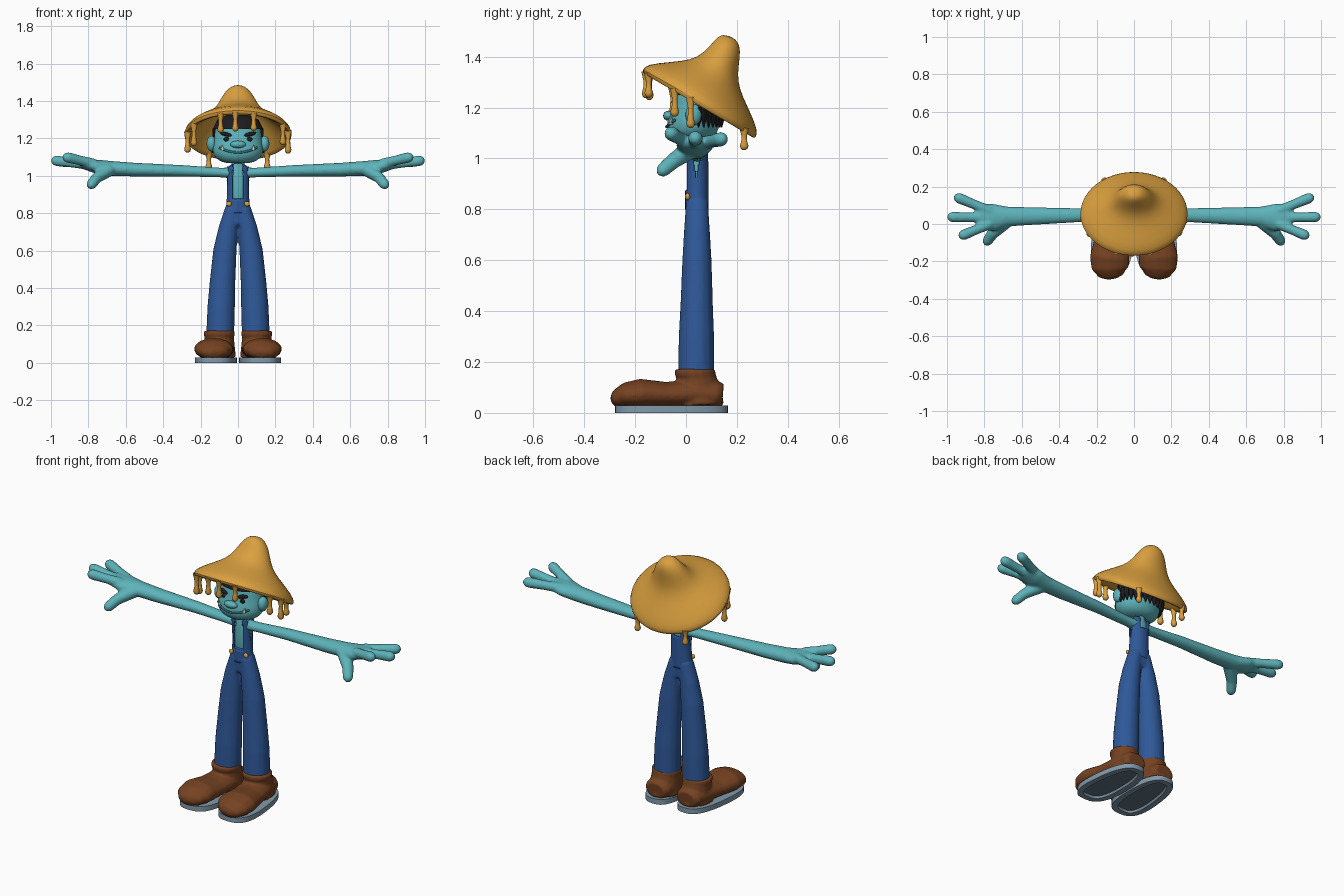
import bpy, bmesh, math
from mathutils import Vector, Matrix

cube = bpy.data.objects.get("Cube")
if cube:
    bpy.data.objects.remove(cube)


def material(name, r, g, b):
    m = bpy.data.materials.new(name)
    m.use_nodes = True
    m.diffuse_color = (r, g, b, 1)
    node = m.node_tree.nodes["Principled BSDF"]
    node.inputs["Base Color"].default_value = (r, g, b, 1)
    node.inputs["Roughness"].default_value = 0.8
    return m


SKIN = material("teal skin", .11, .45, .49)
GOLD = material("hat gold", .70, .35, .05)
DENIM = material("denim blue", .028, .10, .32)
LEATHER = material("boot brown", .18, .055, .016)
RUBBER = material("sole grey", .22, .32, .40)
TREAD = material("tread grey", .12, .17, .22)
BLACK = material("hair black", .012, .012, .014)
LIP = material("mouth teal", .03, .15, .18)
IVORY = material("tusk ivory", .75, .75, .65)


def loft(bm, rings, n=20):
    """Closed skin through elliptical rings given as centre, half axis, half axis."""
    loops = []
    for c, u, v in rings:
        angles = [2 * math.pi * i / n for i in range(n)]
        loops.append([bm.verts.new(c + u * math.cos(a) + v * math.sin(a)) for a in angles])
    for a, b in zip(loops, loops[1:]):
        for i in range(n):
            j = (i + 1) % n
            bm.faces.new((a[i], a[j], b[j], b[i]))
    bm.faces.new(loops[0][::-1])
    bm.faces.new(loops[-1])


def tube(bm, points, ref, n=16, tip=True):
    """Tube through (x, y, z, radius along ref, other radius), with a rounded tip."""
    ref = Vector(ref)
    rings = []
    for i, p in enumerate(points):
        a, b = points[max(i - 1, 0)], points[min(i + 1, len(points) - 1)]
        t = (Vector(b[:3]) - Vector(a[:3])).normalized()
        u = (ref - t * ref.dot(t)).normalized()
        rings.append((Vector(p[:3]), u * p[3], t.cross(u) * p[4]))
    if tip:
        c, u, v = rings[-1]
        r = min(u.length, v.length)
        rings += [(c + t * r * .6, u * .8, v * .8), (c + t * r, u * .35, v * .35)]
    loft(bm, rings, n)


def stack(bm, levels, n=24):
    """Horizontal rings given as (z, x radius, front y, back y)."""
    loft(bm, [(Vector((0, (f + b) / 2, z)), Vector((rx, 0, 0)), Vector((0, (b - f) / 2, 0)))
              for z, rx, f, b in levels], n)


def ball(bm, centre, size, tilt=0):
    m = Matrix.Translation(centre) @ Matrix.Rotation(tilt, 4, 'Y') @ Matrix.Diagonal((*size, 1))
    bmesh.ops.create_uvsphere(bm, u_segments=16, v_segments=10, radius=1, matrix=m)


def finish(name, bm, *mats, voxel=0, subsurf=0, mirror=False, solid=0, normals=True):
    if normals:
        bmesh.ops.recalc_face_normals(bm, faces=bm.faces[:])
    me = bpy.data.meshes.new(name)
    bm.to_mesh(me)
    bm.free()
    for m in mats:
        me.materials.append(m)
    for p in me.polygons:
        p.use_smooth = True
    me.set_sharp_from_angle(angle=math.radians(50))
    ob = bpy.data.objects.new(name, me)
    bpy.context.collection.objects.link(ob)
    if voxel:
        mod = ob.modifiers.new("Blend", 'REMESH')
        mod.mode, mod.voxel_size, mod.use_smooth_shade = 'VOXEL', voxel, True
        mod = ob.modifiers.new("Relax", 'SMOOTH')
        mod.factor, mod.iterations = .5, 5
    if solid:
        ob.modifiers.new("Thickness", 'SOLIDIFY').thickness = solid
    if subsurf:
        mod = ob.modifiers.new("Round", 'SUBSURF')
        mod.levels = mod.render_levels = subsurf
    if mirror:
        ob.modifiers.new("Mirror", 'MIRROR').use_mirror_merge = False
    return ob


X, Y = (1, 0, 0), (0, 1, 0)

# Arms with splayed fingers and a drooping thumb
bm = bmesh.new()
tube(bm, [(.02, .045, 1.015, .035, .03), (.1, .045, 1.018, .033, .026),
          (.3, .047, 1.027, .038, .031), (.55, .042, 1.033, .048, .037),
          (.68, .04, 1.04, .054, .04), (.76, .035, 1.05, .075, .037),
          (.82, .035, 1.062, .07, .028)], Y)
for base, end in (((.77, .07, 1.06), (.935, .138, 1.076)),
                  ((.8, .035, 1.06), (.97, .037, 1.08)),
                  ((.77, 0, 1.065), (.91, -.058, 1.098))):
    mid = [(a + b) / 2 for a, b in zip(base, end)]
    tube(bm, [(*base, .028, .028), (*mid, .026, .026), (*end, .029, .029)], Y)
tube(bm, [(.69, .01, 1.03, .04, .035), (.755, -.05, .99, .032, .03), (.783, -.09, .955, .028, .028)], Y)
finish("arms", bm, SKIN, voxel=.008, mirror=True)

# Torso and neck
bm = bmesh.new()
stack(bm, [(.83, .05, .008, .08), (.95, .05, .008, .08), (1.0, .055, .01, .083),
           (1.035, .05, .015, .08), (1.055, .032, .02, .072), (1.11, .032, .02, .075)])
finish("torso", bm, SKIN, subsurf=1)

# Trousers
bm = bmesh.new()
for s in (1, -1):
    tube(bm, [(s * .095, .04, .15, .075, .072), (s * .09, .041, .3, .074, .07),
              (s * .083, .042, .43, .069, .064), (s * .07, .043, .6, .063, .058),
              (s * .052, .043, .72, .052, .051), (s * .03, .043, .83, .038, .044)], X, tip=False)
stack(bm, [(.74, .055, .0, .086), (.8, .066, -.002, .087), (.88, .058, 0, .086)])
finish("trousers", bm, DENIM, voxel=.008)

# Bib and straps, cut out of a shell around the torso
bm = bmesh.new()
levels = []
for i in range(21):
    z = .8 + i * .0125
    levels.append((z, .059 + .6 * (z - .92) ** 2, -.003, .089))
stack(bm, levels + [(1.062, .05, .012, .075)], 48)
bmesh.ops.recalc_face_normals(bm, faces=bm.faces[:])


def is_open(f):
    x, y, z = f.calc_center_median()
    front = y < .04 and abs(x) < .029 and z > .87 + 8 * x * x
    back = y > .04 and abs(x) < .026 and z > .99
    side = abs(x) > .04 and abs(y - .04) < (z - .92) * .22
    return len(f.verts) > 4 or front or back or side


bmesh.ops.delete(bm, geom=[f for f in bm.faces if is_open(f)], context='FACES')
finish("bib_and_straps", bm, DENIM, solid=.008, normals=False)

# Strap buttons
bm = bmesh.new()
ball(bm, (.048, .006, .85), (.014, .01, .014))
finish("strap_buttons", bm, GOLD, mirror=True)

# Boots
bm = bmesh.new()
tube(bm, [(.1, .145, .07, .06, .045), (.1, .12, .072, .078, .055), (.105, .03, .075, .088, .055),
          (.116, -.08, .07, .095, .052), (.13, -.18, .074, .106, .06), (.128, -.235, .068, .1, .052),
          (.126, -.25, .062, .085, .045)], X)
tube(bm, [(.1, .05, .03, .09, .1), (.1, .045, .1, .082, .086), (.1, .038, .165, .076, .074)],
     X, tip=False)
tube(bm, [(.1, .036, .145, .083, .08), (.1, .036, .172, .083, .08)], X, tip=False)
finish("boots", bm, LEATHER, voxel=.007, mirror=True)

# Soles with a recessed tread
bm = bmesh.new()
outline = []
for i in range(40):
    c, s = math.cos(i * math.pi / 20), math.sin(i * math.pi / 20)
    px = math.copysign(abs(c) ** .7, c)
    py = math.copysign(abs(s) ** .8, s)
    outline.append(bm.verts.new((.115 - .012 * py + (.11 - .012 * py) * px, -.0575 + .222 * py, 0)))
bottom = bm.faces.new(outline)
top = bmesh.ops.extrude_face_region(bm, geom=[bottom])["geom"]
bmesh.ops.translate(bm, verts=[v for v in top if isinstance(v, bmesh.types.BMVert)], vec=(0, 0, .03))
bm.normal_update()
base = min(bm.faces, key=lambda f: f.calc_center_median().z)
bmesh.ops.inset_region(bm, faces=[base], thickness=.035)
bmesh.ops.inset_region(bm, faces=[base], thickness=.006)
bmesh.ops.translate(bm, verts=base.verts[:], vec=(0, 0, .012))
base.material_index = 1
finish("soles", bm, RUBBER, TREAD, mirror=True)

# Head, ears and nose
HEAD = [(1.066, .06, -.03, .07), (1.08, .105, -.06, .11), (1.115, .137, -.078, .13),
        (1.16, .137, -.072, .138), (1.2, .127, -.056, .14), (1.25, .126, -.05, .14),
        (1.3, .1, -.03, .125), (1.325, .05, 0, .09)]
bm = bmesh.new()
stack(bm, HEAD, 32)
finish("head", bm, SKIN, subsurf=1)
bm = bmesh.new()
ball(bm, (.142, .03, 1.172), (.026, .032, .042))
finish("ears", bm, SKIN, mirror=True)
bm = bmesh.new()
ball(bm, (0, -.068, 1.168), (.042, .022, .02))
finish("nose", bm, SKIN)

# Hair: cap with a ragged lower edge
bm = bmesh.new()
stack(bm, [(z, rx + .01, f - .006, b + .01) for z, rx, f, b in HEAD[2:]], 32)
bare = [f for f in bm.faces if f.calc_center_median().z < 1.25 and f.calc_center_median().y < .05
        or f.calc_center_median().z < 1.14]
bmesh.ops.delete(bm, geom=bare, context='FACES')
for i in range(15):
    a = math.pi * i / 14
    x, y = .138 * math.cos(a), .05 + .09 * math.sin(a)
    tube(bm, [(x, y, 1.2, .02, .014), (x * 1.02, y, 1.16, .016, .012), (x, y, 1.125, .003, .003)], X, 8)
finish("hair", bm, BLACK)

# Face details
bm = bmesh.new()
ball(bm, (.06, -.046, 1.195), (.017, .008, .012))
finish("eyes", bm, BLACK, mirror=True)
bm = bmesh.new()
ball(bm, (.063, -.045, 1.222), (.036, .012, .011), -.25)
finish("eyebrows", bm, BLACK, mirror=True)
bm = bmesh.new()
path = []
for i in range(13):
    x = -.1 + .2 * i / 12
    path.append((x, .026 - .103 * math.sqrt(1 - (x / .137) ** 2), 1.125 + 2.6 * x * x, .005, .006))
tube(bm, path, Y, 8)
finish("mouth", bm, LIP)
bm = bmesh.new()
tube(bm, [(.08, -.058, 1.135, .008, .007), (.083, -.058, 1.15, .006, .005), (.085, -.056, 1.162, .002, .002)], X, 8)
finish("tusks", bm, IVORY, mirror=True)

# Hat: inner lining, rolled rim, then crown, as (front y, front z, back y, back z, x radius)
bm = bmesh.new()
rings = [(.08, 1.40, .17, 1.36, .06), (.03, 1.37, .19, 1.29, .12), (-.06, 1.34, .22, 1.19, .20),
         (-.145, 1.33, .255, 1.085, .265), (-.168, 1.33, .272, 1.075, .284),
         (-.176, 1.35, .284, 1.095, .294), (-.155, 1.372, .275, 1.135, .277),
         (-.06, 1.38, .24, 1.21, .208), (.02, 1.388, .212, 1.27, .145), (.065, 1.413, .202, 1.33, .112),
         (.1, 1.45, .213, 1.40, .085), (.125, 1.48, .213, 1.445, .055), (.15, 1.488, .19, 1.475, .02)]
loft(bm, [(Vector((0, (f + b) / 2, (zf + zb) / 2)), Vector((rx, 0, 0)),
           Vector((0, (b - f) / 2, (zb - zf) / 2))) for f, zf, b, zb, rx in rings], 24)
finish("hat", bm, GOLD, subsurf=1)

# Drips hanging from the rim, as angle from the front and length
bm = bmesh.new()
for angle, length in ((-3, .09), (18, .08), (-20, .09), (62, .1), (-60, .11), (80, .11), (-82, .1),
                      (145, .07), (-145, .07)):
    a = math.radians(angle)
    x, y, z = .272 * math.sin(a), .055 - .212 * math.cos(a), 1.21 + .122 * math.cos(a)
    tube(bm, [(x, y, z + .01, .02, .02), (x, y, z - length * .3, .011, .011),
              (x, y, z - length * .6, .012, .012), (x, y, z - length * .85, .018, .018)], X, 10)
finish("hat_drips", bm, GOLD)
